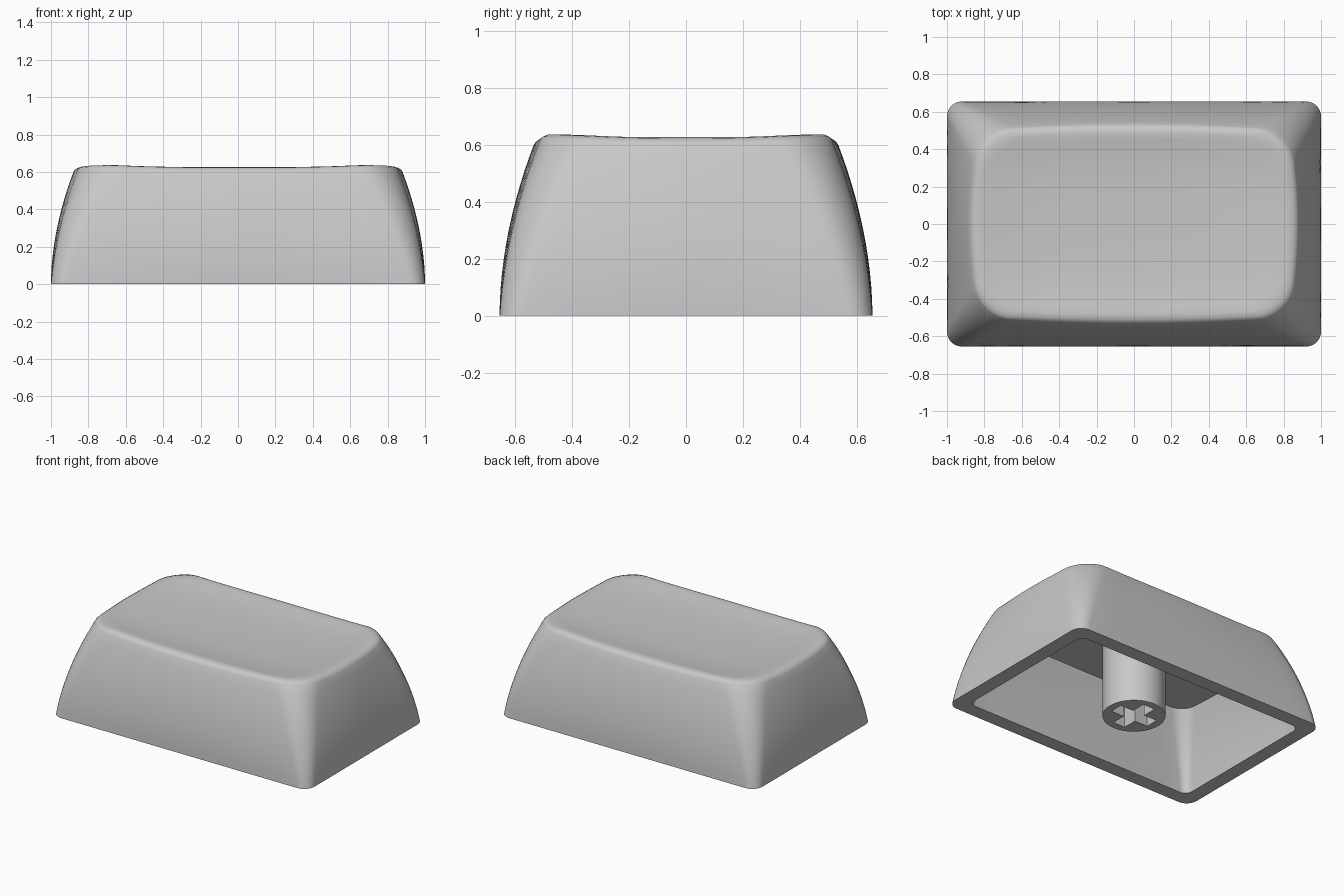
import bpy, bmesh
from math import cos, sin, pi, radians

if "Cube" in bpy.data.objects:
    bpy.data.objects.remove(bpy.data.objects["Cube"])

HALF_X, HALF_Y, TAPER = 1.0, 0.655, 0.12

grey = bpy.data.materials.new("light grey plastic")
grey.use_nodes = True
colour = (0.58, 0.58, 0.58, 1)
grey.diffuse_color = colour
grey.node_tree.nodes["Principled BSDF"].inputs["Base Color"].default_value = colour


def outline(inset, radius, bow, edge_steps=14, corner_steps=8):
    """Rounded rectangle whose sides bulge slightly outward."""
    a, b = HALF_X - inset, HALF_Y - inset
    pts = []
    for k, (sx, sy) in enumerate([(1, 1), (-1, 1), (-1, -1), (1, -1)]):
        for i in range(corner_steps + 1):
            t = pi / 2 * (k + i / corner_steps)
            pts.append((sx * (a - radius) + radius * cos(t),
                        sy * (b - radius) + radius * sin(t)))
    full = []
    for i, (x, y) in enumerate(pts):
        full.append((x, y))
        if i % (corner_steps + 1) == corner_steps:
            nx, ny = pts[(i + 1) % len(pts)]
            for j in range(1, edge_steps):
                t = j / edge_steps
                full.append((x + (nx - x) * t, y + (ny - y) * t))
    return [(x * (1 - bow * (y / b) ** 2), y * (1 - bow * (x / a) ** 2))
            for x, y in full]


def dish(x, y):
    """Height of the hollowed top."""
    u, v = min(abs(x) / 0.85, 1), min(abs(y) / 0.5, 1)
    return 0.598 + 0.032 * (u ** 3 + v ** 3)


def finish(obj, angle):
    obj.data.materials.append(grey)
    bpy.ops.object.select_all(action='DESELECT')
    obj.select_set(True)
    bpy.context.view_layer.objects.active = obj
    bpy.ops.object.shade_smooth_by_angle(angle=radians(angle))


def new_object(name, bm):
    bmesh.ops.recalc_face_normals(bm, faces=bm.faces)
    mesh = bpy.data.meshes.new(name)
    bm.to_mesh(mesh)
    bm.free()
    obj = bpy.data.objects.new(name, mesh)
    bpy.context.collection.objects.link(obj)
    return obj


# Shell rings, from the cavity roof down, round the base and up to the dish
rings = []
for i in range(8, -1, -1):
    f = i / 8 * 0.87
    rings.append([(x, y, f * 0.6) for x, y in
                  outline(0.1 + TAPER * f ** 1.9, 0.05 + 0.06 * f, 0.03 * f)])
for i in range(13):
    f = i / 12
    rings.append([(x, y, f * (dish(x, y) - 0.03)) for x, y in
                  outline(TAPER * f ** 1.9, 0.08 + 0.1 * f, 0.06 * f)])

# Rounded rim
for inset, drop in [(0.128, 0.018), (0.145, 0.007), (0.17, 0.001), (0.2, 0)]:
    rim = outline(inset, 0.18, 0.06)
    rings.append([(x, y, dish(x, y) - drop) for x, y in rim])

# Dished top
for i in range(9, 0, -1):
    s = i / 10
    rings.append([(x * s, y * s, dish(x * s, y * s)) for x, y in rim])

bm = bmesh.new()
loops = [[bm.verts.new(p) for p in ring] for ring in rings]
n = len(loops[0])
for low, high in zip(loops, loops[1:]):
    for i in range(n):
        j = (i + 1) % n
        bm.faces.new((low[i], low[j], high[j], high[i]))
bm.faces.new(loops[0])
centre = bm.verts.new((0, 0, dish(0, 0)))
for i in range(n):
    bm.faces.new((loops[-1][i], loops[-1][(i + 1) % n], centre))
finish(new_object("keycap_shell", bm), 35)


def prism(name, points, bottom, top):
    bm = bmesh.new()
    face = bm.faces.new([bm.verts.new((x, y, bottom)) for x, y in points])
    up = bmesh.ops.extrude_face_region(bm, geom=[face])["geom"]
    bmesh.ops.translate(bm, vec=(0, 0, top - bottom),
                        verts=[v for v in up if isinstance(v, bmesh.types.BMVert)])
    if face.is_valid and not any(len(e.link_faces) == 1 for e in face.edges):
        pass
    else:
        bmesh.ops.holes_fill(bm, edges=bm.edges)
    return new_object(name, bm)


# Stem with a cross-shaped socket
stem = prism("stem", [(0.2 * cos(2 * pi * i / 64), 0.2 * sin(2 * pi * i / 64))
                      for i in range(64)], 0, 0.53)
arm, w = 0.148, 0.046
cross = []
for c, s in [(1, 0), (0, 1), (-1, 0), (0, -1)]:
    for x, y in [(arm, -w), (arm, w), (w, w)]:
        cross.append((x * c - y * s, x * s + y * c))
cutter = prism("socket_cutter", cross, -0.1, 0.3)
cutter.hide_render = True

cut = stem.modifiers.new("socket", 'BOOLEAN')
cut.operation = 'DIFFERENCE'
cut.solver = 'EXACT'
cut.object = cutter
bpy.context.view_layer.objects.active = stem
bpy.ops.object.modifier_apply(modifier=cut.name)
bpy.data.objects.remove(cutter)
finish(stem, 30)
